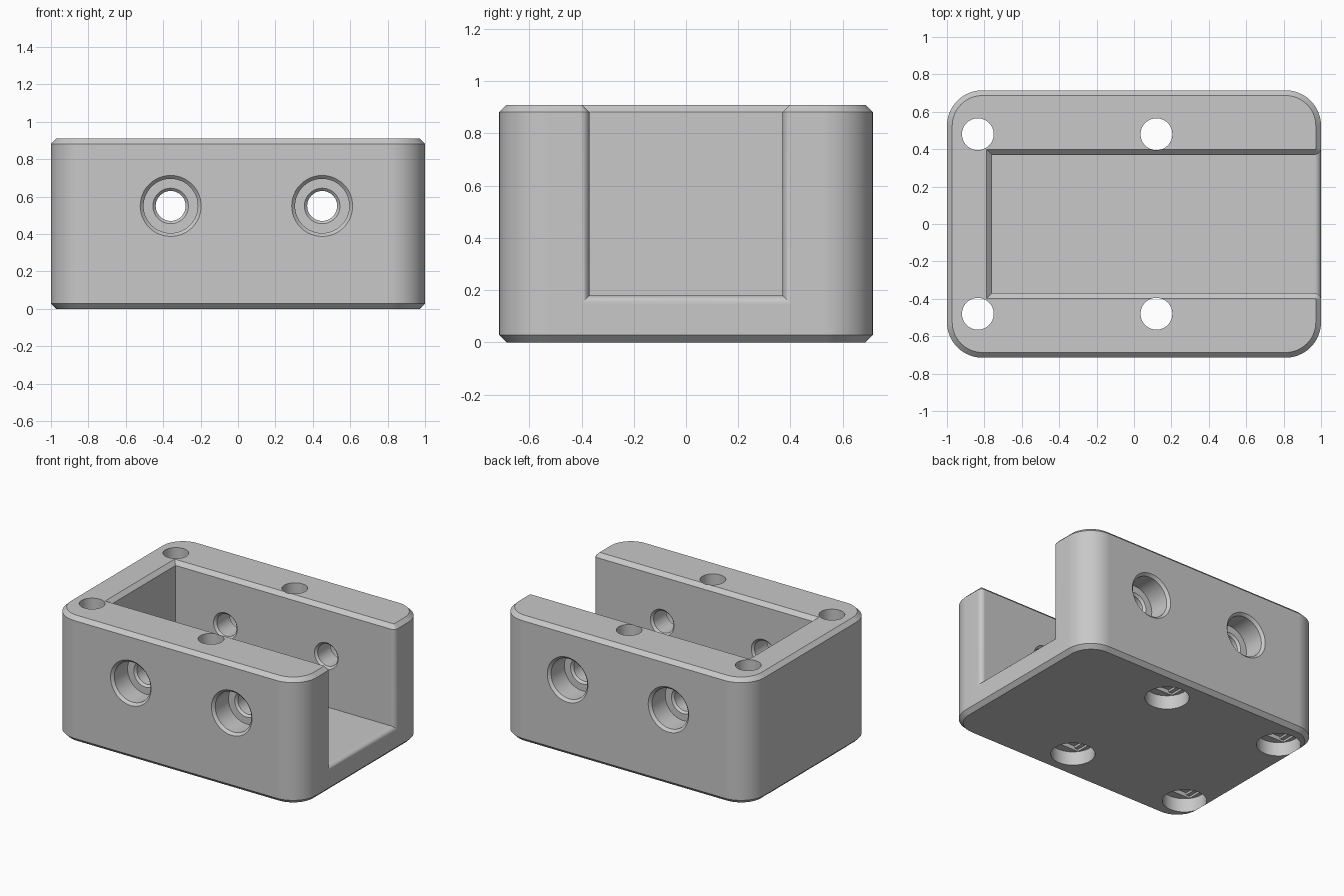
import bpy, bmesh, math
from mathutils import Matrix, Vector

if "Cube" in bpy.data.objects:
    bpy.data.objects.remove(bpy.data.objects["Cube"], do_unlink=True)

HX, HY, H = 1.0, 0.715, 0.91      # half length, half width, height
CORNER, CHAMFER, FILLET = 0.19, 0.028, 0.034
CAV_X, CAV_Y, FLOOR = -0.76, 0.37, 0.18


def make_object(name, bm):
    bmesh.ops.recalc_face_normals(bm, faces=bm.faces)
    mesh = bpy.data.meshes.new(name)
    bm.to_mesh(mesh)
    bm.free()
    obj = bpy.data.objects.new(name, mesh)
    bpy.context.collection.objects.link(obj)
    return obj


def box(name, low, high):
    bm = bmesh.new()
    low, high = Vector(low), Vector(high)
    size = Matrix.Diagonal((*(high - low), 1))
    bmesh.ops.create_cube(bm, size=1, matrix=Matrix.Translation((low + high) / 2) @ size)
    return make_object(name, bm)


def lathe(name, profile, matrix, sides=48):
    """Closed turned solid from (radius, height) pairs."""
    bm = bmesh.new()
    rings = []
    for r, h in profile:
        angles = [math.tau * i / sides for i in range(sides)]
        rings.append([bm.verts.new((r * math.cos(a), r * math.sin(a), h)) for a in angles])
    for a, b in zip(rings, rings[1:]):
        for i in range(sides):
            j = (i + 1) % sides
            bm.faces.new((a[i], a[j], b[j], b[i]))
    bm.faces.new(rings[0])
    bm.faces.new(rings[-1])
    bm.transform(matrix)
    return make_object(name, bm)


def cut(target, cutter):
    cutter.hide_render = True
    mod = target.modifiers.new("cut", 'BOOLEAN')
    mod.operation, mod.solver, mod.object = 'DIFFERENCE', 'EXACT', cutter
    bpy.context.view_layer.objects.active = target
    bpy.ops.object.modifier_apply(modifier=mod.name)
    bpy.data.objects.remove(cutter, do_unlink=True)


def bevel_where(obj, rule, offset, segments):
    bm = bmesh.new()
    bm.from_mesh(obj.data)
    edges = [e for e in bm.edges if len(e.link_faces) == 2
             and e.calc_face_angle(0) > 0.5 and rule(*e.verts)]
    bmesh.ops.bevel(bm, geom=edges, offset=offset, segments=segments,
                    profile=0.5, affect='EDGES', clamp_overlap=False)
    bm.to_mesh(obj.data)
    bm.free()


def near(a, b):
    return abs(a - b) < 1e-4


# Rounded block
bm = bmesh.new()
outline = []
for k, (sx, sy) in enumerate([(1, 1), (-1, 1), (-1, -1), (1, -1)]):
    for i in range(17):
        a = math.pi / 2 * (k + i / 16)
        outline.append(bm.verts.new((sx * (HX - CORNER) + CORNER * math.cos(a),
                                     sy * (HY - CORNER) + CORNER * math.sin(a), 0)))
base = bm.faces.new(outline)
top = bmesh.ops.extrude_face_region(bm, geom=[base])["geom"]
bmesh.ops.translate(bm, vec=(0, 0, H), verts=[v for v in top if isinstance(v, bmesh.types.BMVert)])
body = make_object("carriage_block", bm)

# Channel open at the top and at one end
cut(body, box("channel_cutter", (CAV_X, -CAV_Y, FLOOR), (HX + 1, CAV_Y, H + 1)))

# Rounded mouth of the channel, then chamfered top and bottom rims
bevel_where(body, lambda a, b: all(near(v.co.x, HX) and abs(v.co.y) < CAV_Y + 0.001
                                   and v.co.z > FLOOR - 0.001 for v in (a, b)), FILLET, 5)
bevel_where(body, lambda a, b: any(near(a.co.z, z) and near(b.co.z, z) for z in (0, H)),
            CHAMFER, 1)

# Counterbored holes through both side walls
side_profile = [(0.173, -0.01), (0.145, 0.018), (0.145, 0.17), (0.095, 0.17),
                (0.08, 0.185), (0.08, 0.33), (0.105, 0.355)]
for s in (-1, 1):
    for x in (-0.36, 0.45):
        place = Matrix.Translation((x, s * HY, 0.55)) @ Matrix.Rotation(s * math.pi / 2, 4, 'X')
        cut(body, lathe("side_hole_cutter", side_profile, place))

# Vertical bolt holes, counterbored from below with stepped seats
bolt_profile = [(0.145, -0.05), (0.145, 0.1), (0.085, 0.1), (0.085, H + 0.1)]
for y in (-0.48, 0.48):
    for x in (-0.835, 0.12):
        cut(body, lathe("bolt_hole_cutter", bolt_profile, Matrix.Translation((x, y, 0))))
        for half, depth in ((0.115, 0.115), (0.086, 0.13)):
            cut(body, box("seat_cutter", (x - half, y - 0.086, 0.05),
                          (x + half, y + 0.086, depth)))

# Single grey material
grey = bpy.data.materials.new("light_grey")
grey.use_nodes = True
colour = (0.58, 0.58, 0.58, 1)
grey.diffuse_color = colour
grey.node_tree.nodes["Principled BSDF"].inputs["Base Color"].default_value = colour
body.data.materials.clear()
body.data.materials.append(grey)
for p in body.data.polygons:
    p.material_index = 0

# Smooth rounded surfaces, crisp edges
bpy.ops.object.select_all(action='DESELECT')
body.select_set(True)
bpy.context.view_layer.objects.active = body
bpy.ops.object.shade_smooth_by_angle(angle=math.radians(30))
normals = body.modifiers.new("even_shading", 'WEIGHTED_NORMAL')
normals.keep_sharp = True
